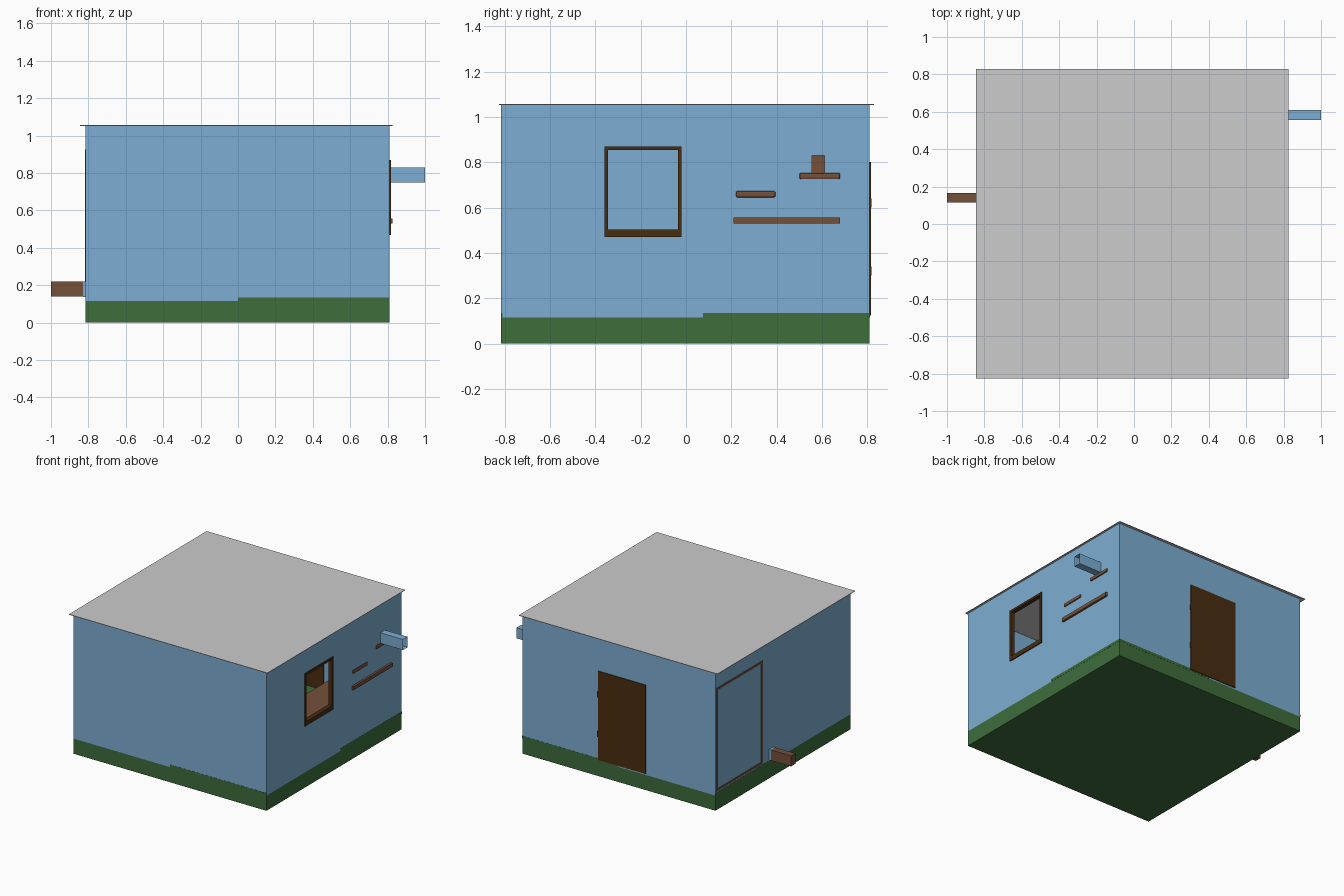
import bpy, bmesh

if "Cube" in bpy.data.objects:
    bpy.data.objects.remove(bpy.data.objects["Cube"])


def material(name, rgb):
    lin = [((c / 255 + 0.055) / 1.055) ** 2.4 if c > 10 else c / 255 / 12.92 for c in rgb]
    m = bpy.data.materials.new(name)
    m.diffuse_color = (*lin, 1)
    m.use_nodes = True
    m.node_tree.nodes["Principled BSDF"].inputs["Base Color"].default_value = m.diffuse_color
    return m


BLUE = material("wall_blue", (125, 174, 210))
GREEN = material("base_green", (61, 109, 59))
GREY = material("roof_grey", (204, 204, 204))
BROWN = material("wood_brown", (117, 80, 58))
DARK = material("dark_wood", (73, 46, 16))


def box(name, x, y, z, mat, bevel=0, open_x=False):
    """Box from (min, max) ranges; open_x removes both x end faces."""
    bm = bmesh.new()
    bmesh.ops.create_cube(bm, size=1)
    for v in bm.verts:
        for i, r in enumerate((x, y, z)):
            v.co[i] = (r[0] + r[1]) / 2 + v.co[i] * (r[1] - r[0])
    bm.normal_update()
    if open_x:
        ends = [f for f in bm.faces if abs(f.normal.x) > 0.9]
        bmesh.ops.delete(bm, geom=ends, context='FACES')
    if bevel:
        bmesh.ops.bevel(bm, geom=list(bm.edges), offset=bevel, segments=2,
                        profile=0.5, affect='EDGES')
    me = bpy.data.meshes.new(name)
    bm.to_mesh(me)
    bm.free()
    me.materials.append(mat)
    ob = bpy.data.objects.new(name, me)
    bpy.context.collection.objects.link(ob)
    return ob


def cut(target, x, y, z):
    """Cut a box-shaped hole and remove the cutter."""
    cutter = box("cutter", x, y, z, target.data.materials[0])
    cutter.hide_render = True
    mod = target.modifiers.new("hole", 'BOOLEAN')
    mod.operation, mod.solver, mod.object = 'DIFFERENCE', 'EXACT', cutter
    bpy.context.view_layer.objects.active = target
    bpy.ops.object.modifier_apply(modifier=mod.name)
    bpy.data.objects.remove(cutter)


def frame(name, x, y, z, t, bottom, mat):
    """Rectangular frame in the y-z plane."""
    box(name + "_side_a", x, (y[0], y[0] + t), z, mat)
    box(name + "_side_b", x, (y[1] - t, y[1]), z, mat)
    box(name + "_top", x, (y[0] + t, y[1] - t), (z[1] - t, z[1]), mat)
    box(name + "_bottom", x, (y[0] + t, y[1] - t), (z[0], z[0] + bottom), mat)


# Base slab and floor, with the raised green strips on half of each wall
A, B, T = -0.815, 0.81, 0.02
box("base", (A, B), (A, B), (0, 0.115), GREEN)
box("floor", (A + T, B - T), (A + T, B - T), (0.11, 0.135), GREEN)
for side, y in (("front", (A - 0.001, A + 0.005)), ("back", (B - 0.005, B + 0.001))):
    box(side + "_strip", (0, B), y, (0.115, 0.135), GREEN)
box("right_strip", (B - 0.005, B + 0.001), (0.075, B), (0.115, 0.135), GREEN)
box("left_strip", (A - 0.001, A + 0.005), (0.075, B), (0.115, 0.135), GREEN)

# Walls
box("front_wall", (A, B), (A, A + T), (0.115, 1.052), BLUE)
box("back_wall", (A, B), (B - T, B), (0.115, 1.052), BLUE)
box("left_wall", (A, A + T), (A + T, B - T), (0.115, 1.052), BLUE)
right_wall = box("right_wall", (B - T, B), (A + T, B - T), (0.115, 1.052), BLUE)
cut(right_wall, (0.7, 0.9), (-0.35, -0.03), (0.49, 0.86))
cut(right_wall, (0.7, 0.9), (0.555, 0.61), (0.75, 0.83))

# Thin roof plate with a slight overhang
box("roof", (-0.845, 0.825), (-0.825, 0.83), (1.052, 1.056), GREY)

# Window frame with a thicker sill
frame("window", (0.785, 0.818), (-0.36, -0.02), (0.47, 0.87), 0.016, 0.033, DARK)

# Door, seen inside and out, with hinges
box("door", (-0.23, 0.17), (0.785, 0.816), (0.125, 0.80), DARK)
for i, z in enumerate((0.30, 0.60)):
    box(f"hinge_{i}", (0.167, 0.178), (0.80, 0.818), (z, z + 0.04), DARK)

# Wardrobe whose back frame shows through the left wall
box("wardrobe", (A + T, -0.52), (0.245, 0.785), (0.144, 0.926), BROWN)
frame("wardrobe_frame", (A - 0.004, A + T), (0.245, 0.80), (0.144, 0.926), 0.016, 0.016, BROWN)

# Shelves on the right wall that poke through it
box("long_shelf", (0.64, 0.826), (0.21, 0.68), (0.53, 0.557), BROWN)
box("low_shelf", (0.64, 0.818), (0.22, 0.395), (0.645, 0.673), BROWN, 0.007)
box("high_shelf", (0.64, 0.818), (0.50, 0.68), (0.725, 0.753), BROWN, 0.007)

# Desk inside, below the shelves
box("desk_top", (0.42, 0.788), (-0.12, 0.70), (0.36, 0.39), BROWN)
for i, y in enumerate((-0.11, 0.66)):
    box(f"desk_side_{i}", (0.44, 0.788), (y, y + 0.03), (0.135, 0.36), BROWN)

# Open duct on the right, wooden stub with a blue collar on the left
box("duct", (0.79, 1.0), (0.555, 0.61), (0.75, 0.83), BLUE, open_x=True)
box("stub_collar", (-0.83, A), (0.115, 0.165), (0.138, 0.22), BLUE)
box("stub", (-1.0, -0.83), (0.115, 0.165), (0.14, 0.22), BROWN)
